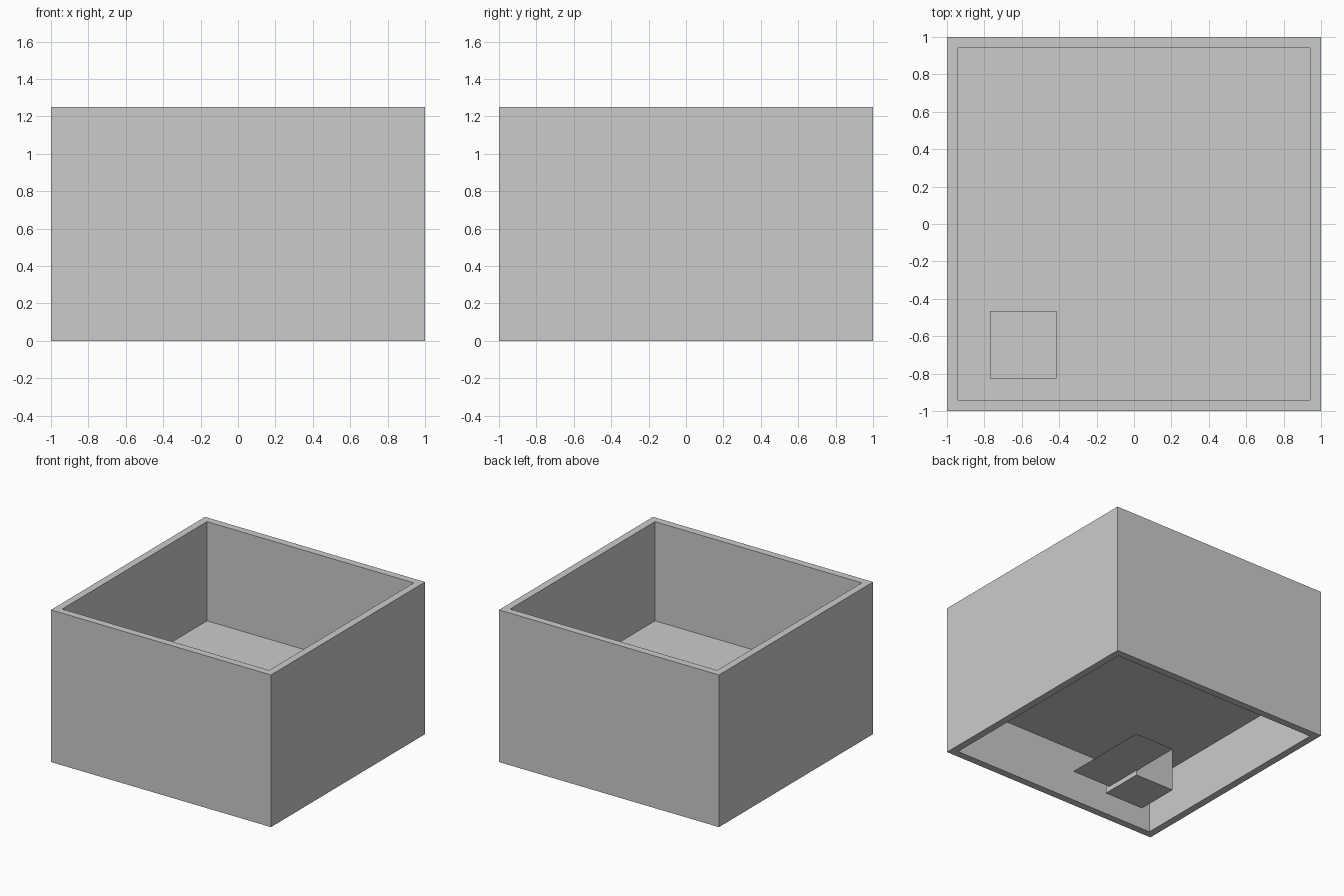
import bpy, bmesh
from mathutils import Matrix, Vector

if "Cube" in bpy.data.objects:
    bpy.data.objects.remove(bpy.data.objects["Cube"])


def finish(name, bm):
    bmesh.ops.recalc_face_normals(bm, faces=bm.faces)
    me = bpy.data.meshes.new(name)
    bm.to_mesh(me)
    bm.free()
    ob = bpy.data.objects.new(name, me)
    bpy.context.collection.objects.link(ob)
    return ob


def block(name, lo, hi):
    lo, hi = Vector(lo), Vector(hi)
    bm = bmesh.new()
    m = Matrix.Translation((lo + hi) / 2) @ Matrix.Diagonal((hi - lo).to_4d())
    bmesh.ops.create_cube(bm, size=1, matrix=m)
    return finish(name, bm)


def sheet(name, x0, x1, y0, y1, z):
    bm = bmesh.new()
    bm.faces.new([bm.verts.new(p) for p in
                  ((x0, y0, z), (x1, y0, z), (x1, y1, z), (x0, y1, z))])
    return finish(name, bm)


# Outer walls: a square tube open at top and bottom
H, R, r = 1.25, 1.0, 0.94
corners = ((-1, -1), (1, -1), (1, 1), (-1, 1))
bm = bmesh.new()
rings = [[bm.verts.new((x * s, y * s, z)) for x, y in corners]
         for s, z in ((R, 0), (R, H), (r, H), (r, 0))]
for k in range(4):
    a, b = rings[k], rings[(k + 1) % 4]
    for i in range(4):
        j = (i + 1) % 4
        bm.faces.new((a[i], a[j], b[j], b[i]))
finish("walls", bm)

# Thin raised floor inside the walls
sheet("floor", -r, r, -r, r, 0.435)

# Small cube set into the floor and hanging beneath it
block("floor_cube", (-0.77, -0.825, 0.09), (-0.415, -0.465, 0.445))

# Thin plate beside the cube under the floor
sheet("under_plate", -0.42, -0.06, -0.785, -0.045, 0.13)
